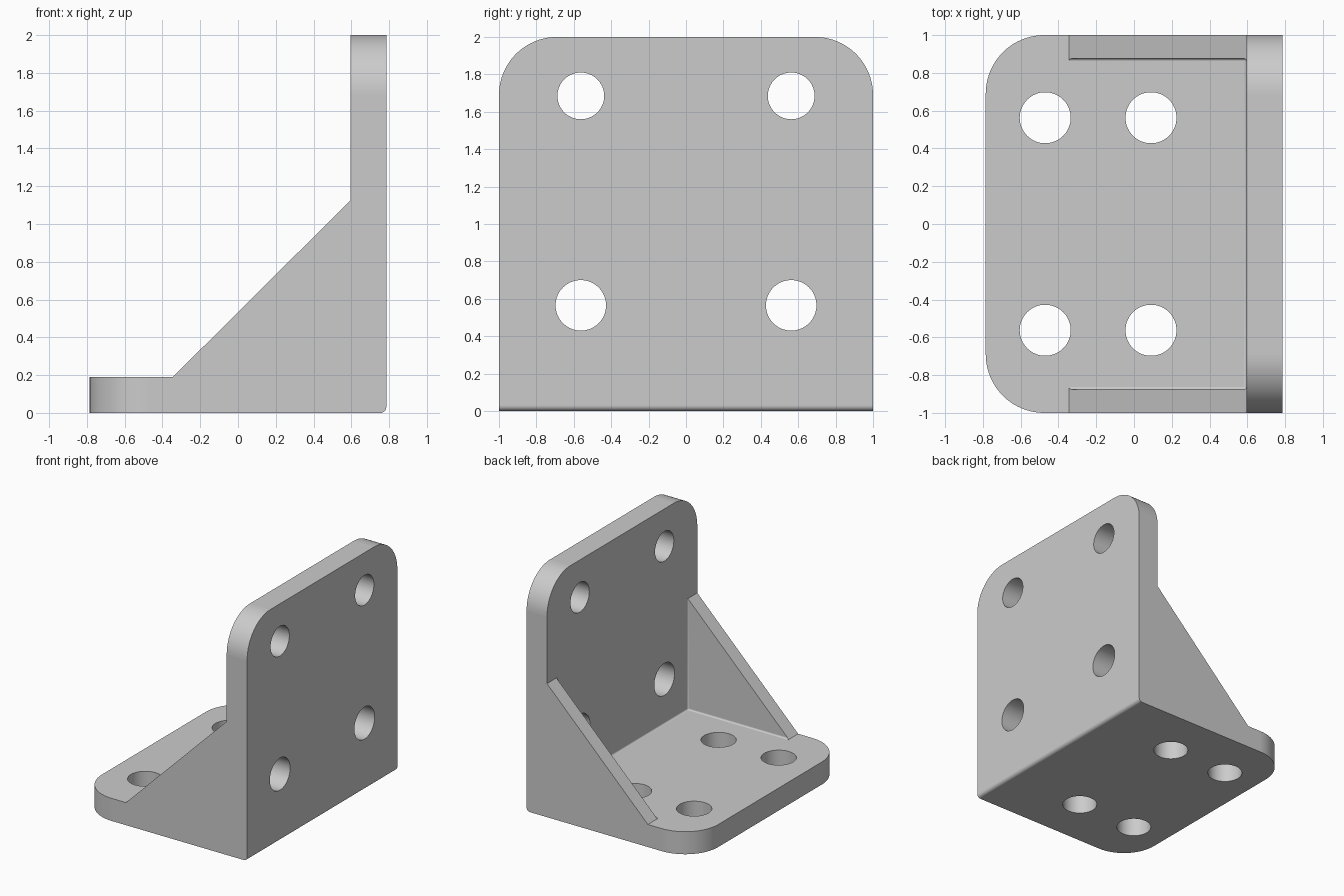
import bpy
import bmesh
from math import pi, radians
from mathutils import Matrix, Vector

cube = bpy.data.objects.get("Cube")
if cube:
    bpy.data.objects.remove(cube, do_unlink=True)

X0, X1 = -0.785, 0.785       # overall depth
PLATE_TOP, PLATE_IN = 0.19, 0.595   # top of base, inner face of upright
POCKET = 0.875               # half width between the gussets
CORNER, EDGE, FILLET = 0.31, 0.03, 0.012


def new_object(name, bm):
    bmesh.ops.recalc_face_normals(bm, faces=bm.faces)
    mesh = bpy.data.meshes.new(name)
    bm.to_mesh(mesh)
    bm.free()
    obj = bpy.data.objects.new(name, mesh)
    bpy.context.collection.objects.link(obj)
    return obj


def bevel(bm, rule, radius, segments):
    edges = [e for e in bm.edges if rule(*(v.co for v in e.verts))]
    bmesh.ops.bevel(bm, geom=edges, offset=radius, segments=segments,
                    profile=0.5, affect='EDGES', clamp_overlap=False)


def cut(target, cutter):
    cutter.hide_render = True
    mod = target.modifiers.new("cut", 'BOOLEAN')
    mod.operation, mod.solver, mod.object = 'DIFFERENCE', 'EXACT', cutter
    bpy.context.view_layer.objects.active = target
    bpy.ops.object.modifier_apply(modifier=mod.name)
    bpy.data.objects.remove(cutter, do_unlink=True)


def hole(centre, radius, axis):
    bm = bmesh.new()
    turn = Matrix.Rotation(pi / 2, 4, 'Y') if axis == 'X' else Matrix()
    bmesh.ops.create_cone(bm, cap_ends=True, segments=64, radius1=radius,
                          radius2=radius, depth=0.5,
                          matrix=Matrix.Translation(centre) @ turn)
    return new_object("hole_cutter", bm)


# Body: side outline extruded over the full width
bm = bmesh.new()
outline = [(X0, 0), (X1, 0), (X1, 2), (PLATE_IN, 2), (PLATE_IN, 1.125),
           (-0.345, PLATE_TOP), (X0, PLATE_TOP)]
face = bm.faces.new([bm.verts.new((x, -1, z)) for x, z in outline])
side = bmesh.ops.extrude_face_region(bm, geom=[face])["geom"]
bmesh.ops.translate(bm, vec=(0, 2, 0),
                    verts=[g for g in side if isinstance(g, bmesh.types.BMVert)])

# Rounded free corners of both plates, and the softened heel edge
bevel(bm, lambda a, b: abs(a.y - b.y) < 0.01 and
      (max(a.x, b.x) < X0 + 0.01 or min(a.z, b.z) > 1.99), CORNER, 20)
bevel(bm, lambda a, b: min(a.x, b.x) > X1 - 0.01 and max(a.z, b.z) < 0.01,
      EDGE, 8)
bracket = new_object("corner_bracket", bm)

# Pocket between the gussets, with small inner fillets
bm = bmesh.new()
low, high = Vector((-0.6, -POCKET, PLATE_TOP)), Vector((PLATE_IN, POCKET, 1.4))
bmesh.ops.create_cube(bm, size=1, matrix=Matrix.Translation((low + high) / 2)
                      @ Matrix.Diagonal((*(high - low), 1)))
bevel(bm, lambda a, b: min(a.x, b.x) > PLATE_IN - 0.01 and min(a.z, b.z) < 1
      or max(a.z, b.z) < PLATE_TOP + 0.01 and abs(a.y - b.y) < 0.01, FILLET, 4)
cut(bracket, new_object("pocket_cutter", bm))

# Four bolt holes in each plate
for y in (-0.5625, 0.5625):
    for x in (-0.47, 0.09):
        cut(bracket, hole((x, y, 0.1), 0.135, 'Z'))
    for z, radius in ((0.565, 0.135), (1.685, 0.125)):
        cut(bracket, hole((0.69, y, z), radius, 'X'))

# Plain grey metal
grey = bpy.data.materials.new("grey_metal")
grey.use_nodes = True
colour = (0.6, 0.6, 0.6, 1)
grey.diffuse_color = colour
grey.node_tree.nodes["Principled BSDF"].inputs["Base Color"].default_value = colour
bracket.data.materials.clear()
bracket.data.materials.append(grey)

# Smooth curves, flat large faces
bpy.ops.object.select_all(action='DESELECT')
bracket.select_set(True)
bpy.context.view_layer.objects.active = bracket
bpy.ops.object.shade_smooth_by_angle(angle=radians(30))
for poly in bracket.data.polygons:
    poly.material_index = 0
    if poly.area > 0.1:
        poly.use_smooth = False
